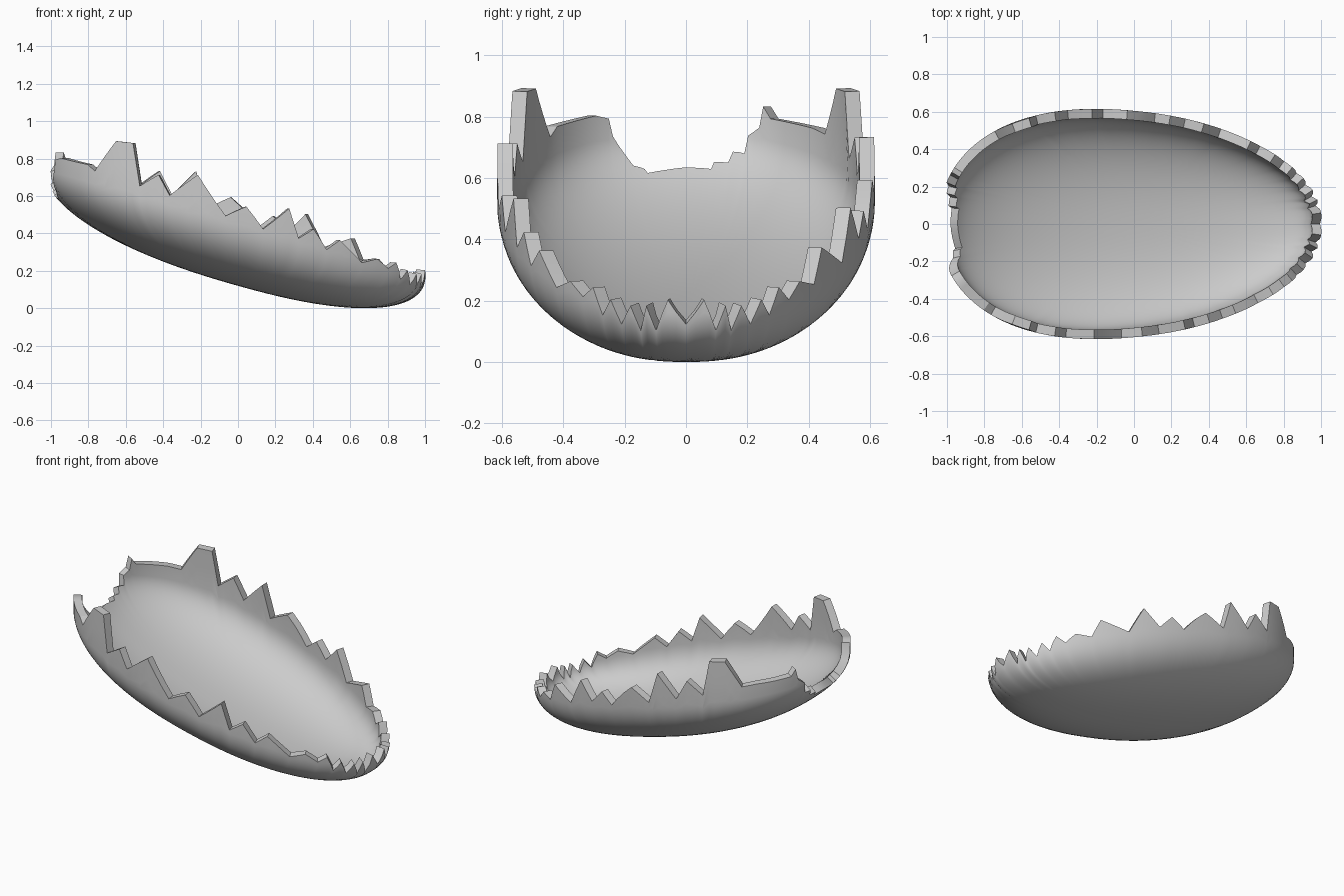
import bpy, bmesh
from math import pi, sin, cos, asin, acos, ceil, copysign

if "Cube" in bpy.data.objects:
    bpy.data.objects.remove(bpy.data.objects["Cube"])

P = 2.3              # superellipse exponent of the shell
DEPTH, UPPER = 0.35, 1.6
ROWS = 26


def axis_z(x):
    return 0.475 - 0.28 * x


def power(v):
    return copysign(abs(v) ** (2 / P), v)


def shell_point(phi, u):
    """Point on the tilted egg: phi around, u from the bottom (0) upwards."""
    s, h = power(sin(u)), -power(cos(u))
    x, y = power(cos(phi)) * s, power(sin(phi)) * s
    width = 0.605 * (1 - 0.16 * x - 0.07 * x * x)
    if x < 0:
        x *= 1.045
    return x, y * width, axis_z(x) + h * (DEPTH if h < 0 else UPPER)


def rim_angle(phi, z):
    """Angle u at which the shell reaches height z."""
    lo, hi = pi * 0.25, pi * 0.75
    for _ in range(25):
        mid = (lo + hi) / 2
        if shell_point(phi, mid)[2] < z:
            lo = mid
        else:
            hi = mid
    return lo


def phi_from_x(x):
    v = abs(x) / (1.045 if x < 0 else 1)
    return acos(copysign(v ** (P / 2), x))


def phi_from_y(y, left):
    a = asin((y / (0.605 * (1.08 if left else 0.78))) ** (P / 2))
    return pi - a if left else a


# Broken edge heights: blunt tip (y, z), sides (x, z), open end (y, z)
tip = [(.06, .21), (.10, .11), (.13, .19), (.15, .11), (.18, .19), (.21, .13),
       (.24, .21), (.265, .16), (.29, .25)]
side_back = [(.80, .21), (.75, .27), (.67, .26), (.62, .38), (.46, .33), (.37, .51),
             (.27, .41), (.19, .50), (.11, .44), (-.04, .60), (-.17, .54), (-.23, .74),
             (-.36, .61), (-.43, .74), (-.53, .67), (-.57, .89), (-.66, .90), (-.75, .75)]
side_front = [(.80, .22), (.74, .27), (.66, .25), (.54, .37), (.47, .32), (.40, .43),
              (.32, .38), (.27, .54), (.13, .43), (.04, .55), (-.07, .50), (-.22, .72),
              (-.37, .61), (-.43, .72), (-.53, .66), (-.57, .89), (-.66, .90), (-.77, .74)]
end_back = [(.45, .77), (.30, .80), (.275, .84), (.26, .77), (.22, .74), (.205, .67),
            (.165, .67), (.15, .63), (.10, .63), (.09, .605)]
end_front = [(.46, .775), (.32, .81), (.275, .80), (.26, .74), (.19, .62), (.15, .605),
             (.14, .59)]


def half_rim(side, end):
    return ([(phi_from_y(y, False), z) for y, z in tip]
            + [(phi_from_x(x), z) for x, z in side]
            + [(phi_from_y(y, True), z) for y, z in end])


rim = [(0, .13)] + half_rim(side_back, end_back) + [(pi, .61)]
rim += [(2 * pi - a, z) for a, z in reversed(half_rim(side_front, end_front))]
rim.append((2 * pi, .13))

# Subdivide each straight crack so the shell stays round
columns = []
for (a0, z0), (a1, z1) in zip(rim, rim[1:]):
    n = max(1, ceil((a1 - a0) / 0.05))
    columns += [(a0 + (a1 - a0) * k / n, z0 + (z1 - z0) * k / n) for k in range(n)]

# Shell surface
bm = bmesh.new()
pole = bm.verts.new(shell_point(0, 0))
grid = []
for a, z in columns:
    top = rim_angle(a, z)
    grid.append([bm.verts.new(shell_point(a, top * r / ROWS)) for r in range(1, ROWS + 1)])
for i, c in enumerate(grid):
    d = grid[(i + 1) % len(grid)]
    bm.faces.new((pole, d[0], c[0]))
    for r in range(ROWS - 1):
        bm.faces.new((c[r], d[r], d[r + 1], c[r + 1]))

# Stand on the ground and centre
xs = [v.co.x for v in bm.verts]
mid, low = (min(xs) + max(xs)) / 2, min(v.co.z for v in bm.verts)
for v in bm.verts:
    v.co.x -= mid
    v.co.z -= low

mesh = bpy.data.meshes.new("broken_eggshell")
bm.to_mesh(mesh)
bm.free()
shell = bpy.data.objects.new("broken_eggshell", mesh)
bpy.context.collection.objects.link(shell)

# Shell wall thickness
wall = shell.modifiers.new("wall", 'SOLIDIFY')
wall.thickness = 0.05
wall.offset = -1
bpy.context.view_layer.objects.active = shell
shell.select_set(True)
bpy.ops.object.modifier_apply(modifier="wall")
bpy.ops.object.shade_smooth_by_angle(angle=0.5)
